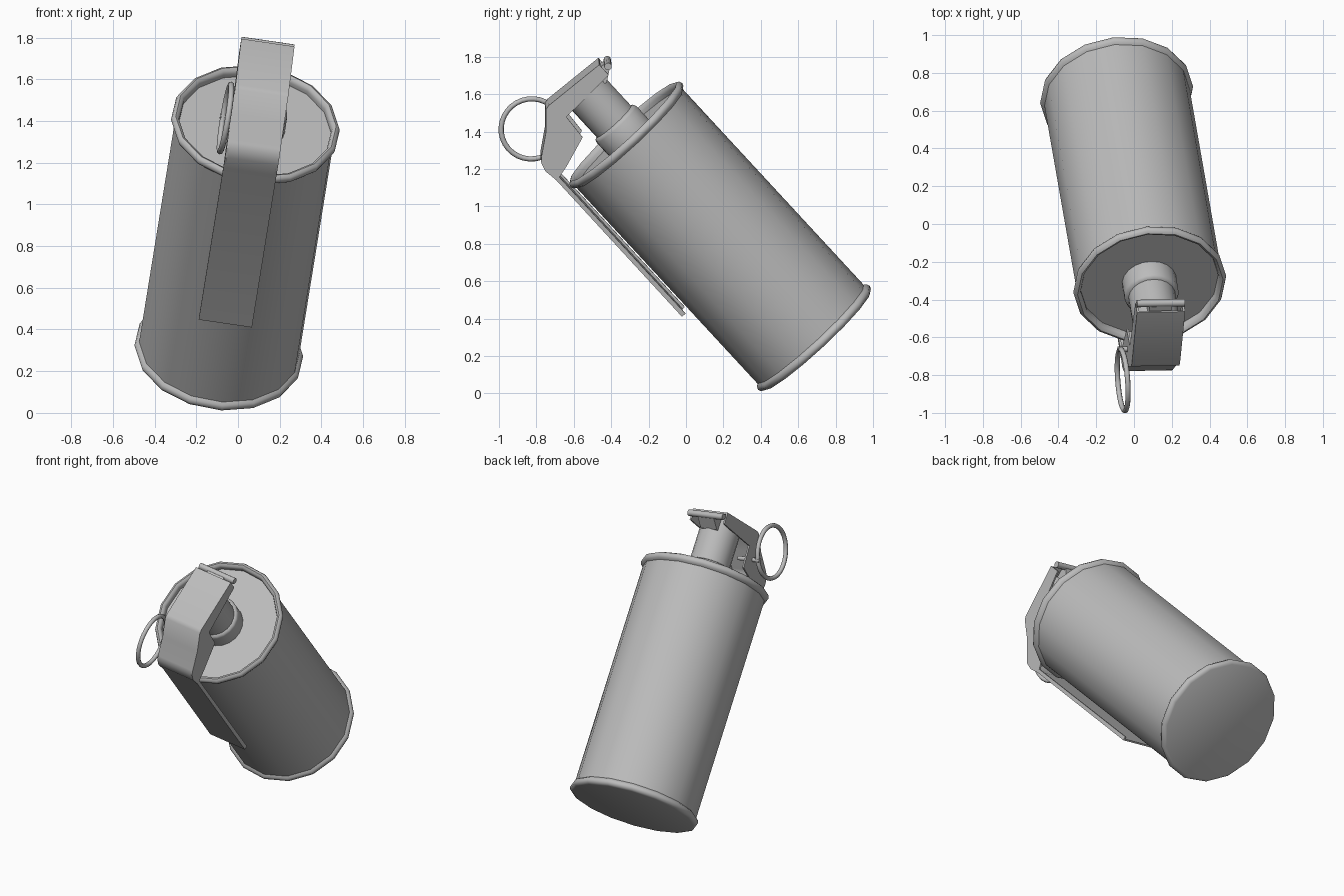
import bpy, bmesh, math
from mathutils import Matrix, Vector

if "Cube" in bpy.data.objects:
    bpy.data.objects.remove(bpy.data.objects["Cube"])

grey = bpy.data.materials.new("plain grey")
grey.diffuse_color = (0.5, 0.5, 0.5, 1)
grey.use_nodes = True
grey.node_tree.nodes["Principled BSDF"].inputs["Base Color"].default_value = grey.diffuse_color

# Tilted frame: local z runs up the canister, local -y faces the lever
axis = Vector((0.118, -0.674, 0.729)).normalized()
back = Vector((0.085, 0.738, 0.668))
back = (back - axis * back.dot(axis)).normalized()
side = back.cross(axis)
FRAME = Matrix.Translation((-0.095, 0.70, 0.28)) @ Matrix((side, back, axis)).transposed().to_4x4()


def finish(name, bm, angle=35):
    bmesh.ops.recalc_face_normals(bm, faces=bm.faces)
    me = bpy.data.meshes.new(name)
    bm.to_mesh(me)
    bm.free()
    me.materials.append(grey)
    ob = bpy.data.objects.new(name, me)
    ob.matrix_world = FRAME
    bpy.context.collection.objects.link(ob)
    bpy.ops.object.select_all(action='DESELECT')
    ob.select_set(True)
    bpy.context.view_layer.objects.active = ob
    bpy.ops.object.shade_smooth_by_angle(angle=math.radians(angle))
    return ob


def lathe(name, profile, n, phase=0.0, angle=50):
    """Revolve (radius, height) points; the ends sit on the axis."""
    bm = bmesh.new()
    rot = Matrix.Rotation(phase, 3, 'Z')
    vs = [bm.verts.new(rot @ Vector((r, 0, h))) for r, h in profile]
    es = [bm.edges.new(p) for p in zip(vs, vs[1:])]
    bmesh.ops.spin(bm, geom=vs + es, cent=(0, 0, 0), axis=(0, 0, 1),
                   angle=math.tau, steps=n, use_duplicate=False)
    bmesh.ops.remove_doubles(bm, verts=bm.verts, dist=1e-4)
    return finish(name, bm, angle)


def slab(bm, outline, x0, x1):
    """Extrude an outline of (forward, height) points across the width."""
    vs = [bm.verts.new((x0, -d, h)) for d, h in outline]
    ret = bmesh.ops.extrude_face_region(bm, geom=[bm.faces.new(vs)])
    moved = [v for v in ret['geom'] if isinstance(v, bmesh.types.BMVert)]
    bmesh.ops.translate(bm, verts=moved, vec=(x1 - x0, 0, 0))


def rod(name, centre, x0, x1, radius, n=10):
    bm = bmesh.new()
    d, h = centre
    m = Matrix.Translation(((x0 + x1) / 2, -d, h)) @ Matrix.Rotation(math.pi / 2, 4, 'Y')
    bmesh.ops.create_cone(bm, cap_ends=True, segments=n, radius1=radius,
                          radius2=radius, depth=x1 - x0, matrix=m)
    return finish(name, bm, 50)


# Canister with rolled rims and a recessed lid
lathe("canister", [(0, 0), (.385, 0), (.402, .008), (.408, .024), (.402, .040), (.388, .05),
                   (.388, 1.485), (.402, 1.495), (.408, 1.511), (.402, 1.527), (.388, 1.535),
                   (.374, 1.527), (.368, 1.51), (.368, 1.49), (0, 1.49)], 16, math.radians(7))

# Fuze neck with a collar
lathe("fuze_neck", [(0, 1.48), (.145, 1.48), (.145, 1.59), (.138, 1.605), (.125, 1.61),
                    (.125, 1.89), (0, 1.89)], 20)

# Safety lever: bent sheet plus folded side flanges
W, T = 0.128, 0.01
outer = [(-.16, 1.905), (.19, 1.925), (.215, 1.918), (.30, 1.825), (.405, 1.745),
         (.425, 1.725), (.44, 1.675), (.43, 1.60), (.432, .60)]
inner = [(-.16, 1.895), (.187, 1.915), (.207, 1.91), (.293, 1.817), (.398, 1.737),
         (.416, 1.72), (.43, 1.675), (.42, 1.60), (.422, .60)]
bm = bmesh.new()
slab(bm, outer + inner[::-1], -W, W)
finish("safety_lever", bm, 35)
flange = outer + [(.407, .60), (.407, 1.60), (.34, 1.617), (.17, 1.675), (.16, 1.815), (-.16, 1.83)]
bm = bmesh.new()
for s in (-1, 1):
    slab(bm, flange, s * (W + .001), s * (W - T))
finish("lever_flanges", bm, 20)

# Hinge rod and its bracket at the back of the head
rod("hinge_rod", (-.188, 1.866), -.128, .128, .02)
bm = bmesh.new()
slab(bm, [(-.10, 1.89), (-.19, 1.88), (-.19, 1.85), (-.12, 1.80), (-.10, 1.80)], -.06, .06)
finish("hinge_bracket", bm)

# Pull ring and pin
bm = bmesh.new()
R, r, N, K = 0.163, 0.014, 32, 8
tilt = Vector((0, 0, 1)).rotation_difference(Vector((1, .03, -.05))).to_matrix()
c = Vector((-.155, -.365, 1.86))
grid = [[bm.verts.new(c + tilt @ Vector((
    (R + r * math.cos(b)) * math.cos(a), (R + r * math.cos(b)) * math.sin(a), r * math.sin(b))))
    for b in (math.tau * j / K for j in range(K))] for a in (math.tau * i / N for i in range(N))]
for i in range(N):
    for j in range(K):
        p, q = grid[i], grid[(i + 1) % N]
        bm.faces.new((p[j], q[j], q[(j + 1) % K], p[(j + 1) % K]))
finish("pull_ring", bm, 60)
rod("safety_pin", (.24, 1.755), -.18, -.02, .014, 8)
